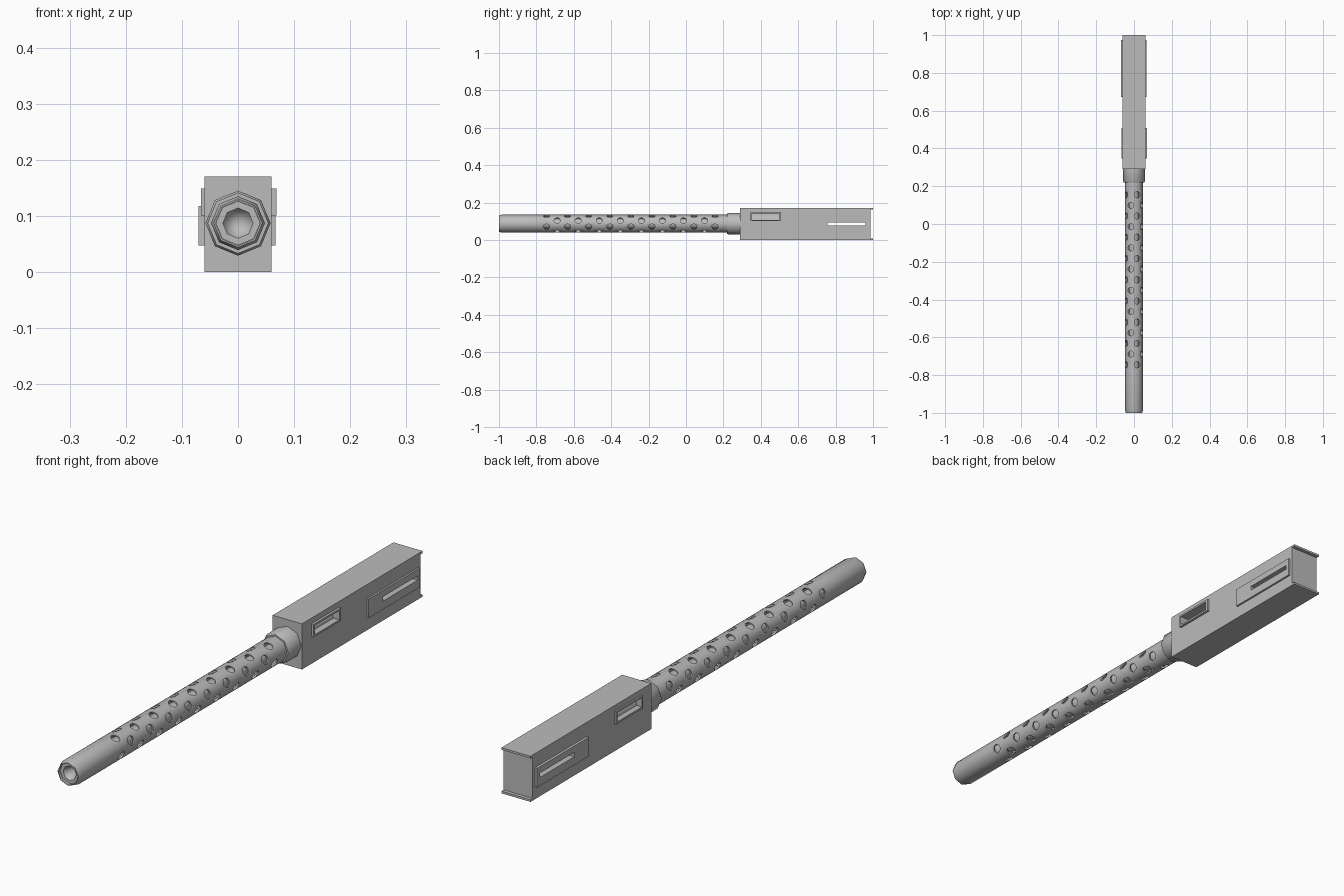
import bpy, bmesh, math
from mathutils import Matrix, Vector

if "Cube" in bpy.data.objects:
    bpy.data.objects.remove(bpy.data.objects["Cube"], do_unlink=True)

gray = bpy.data.materials.new("steel_gray")
gray.use_nodes = True
COLOR = (0.5, 0.5, 0.5, 1)
gray.diffuse_color = COLOR
gray.node_tree.nodes["Principled BSDF"].inputs["Base Color"].default_value = COLOR

AXIS_Z = 0.087      # height of the barrel axis
SIDES = 8


def make_object(name, bm):
    bmesh.ops.recalc_face_normals(bm, faces=bm.faces)
    mesh = bpy.data.meshes.new(name)
    bm.to_mesh(mesh)
    bm.free()
    obj = bpy.data.objects.new(name, mesh)
    bpy.context.collection.objects.link(obj)
    mesh.materials.append(gray)
    return obj


def activate(obj):
    bpy.ops.object.select_all(action='DESELECT')
    obj.select_set(True)
    bpy.context.view_layer.objects.active = obj


def smooth(obj):
    activate(obj)
    bpy.ops.object.shade_smooth_by_angle(angle=math.radians(48))


def box(name, low, high):
    low, high = Vector(low), Vector(high)
    bm = bmesh.new()
    bmesh.ops.create_cube(bm, size=1, matrix=Matrix.Translation((low + high) / 2)
                          @ Matrix.Diagonal((*(high - low), 1)))
    return make_object(name, bm)


def lathe(name, profile, sides=SIDES, z=AXIS_Z, closed=False):
    """Spin (y, radius) points around the lengthwise axis."""
    bm = bmesh.new()
    rings = []
    for y, r in profile:
        angles = [math.tau * i / sides for i in range(sides)]
        rings.append([bm.verts.new((r * math.cos(a), y, z + r * math.sin(a))) for a in angles])
    pairs = list(zip(rings, rings[1:]))
    if closed:
        pairs.append((rings[-1], rings[0]))
    for a, b in pairs:
        for i in range(sides):
            j = (i + 1) % sides
            bm.faces.new((a[i], a[j], b[j], b[i]))
    bmesh.ops.remove_doubles(bm, verts=bm.verts, dist=1e-5)
    return make_object(name, bm)


def cut(obj, cutter):
    mod = obj.modifiers.new("cut", 'BOOLEAN')
    mod.operation = 'DIFFERENCE'
    mod.solver = 'EXACT'
    mod.object = cutter
    activate(obj)
    bpy.ops.object.modifier_apply(modifier=mod.name)


# Perforated barrel jacket: an open eight-sided tube
PITCH = 0.1125
FIRST = 0.155
loops = [(FIRST + PITCH / 4 - k * PITCH / 2, 0.048) for k in range(18)]
jacket = lathe("barrel_jacket",
               [(0.25, 0.048)] + loops + [(-0.985, 0.048), (-1, 0.043),
                                          (-1, 0.040), (-0.8, 0.042), (0.25, 0.042)],
               closed=True)

# Cooling holes, staggered from one flat to the next
bm = bmesh.new()
for flat in range(SIDES):
    angle = math.tau * (flat + 0.5) / SIDES
    out = Vector((math.cos(angle), 0, math.sin(angle)))
    turn = out.to_track_quat('Z', 'Y').to_matrix().to_4x4()
    count, start = (9, FIRST) if flat % 2 else (8, FIRST - PITCH / 2)
    for k in range(count):
        spot = out * 0.047 + Vector((0, start - k * PITCH, AXIS_Z))
        bmesh.ops.create_cone(bm, cap_ends=True, segments=14, radius1=0.0165,
                              radius2=0.0165, depth=0.024,
                              matrix=Matrix.Translation(spot) @ turn)
holes = make_object("hole_cutter", bm)
holes.hide_render = True
cut(jacket, holes)
bpy.data.objects.remove(holes, do_unlink=True)
smooth(jacket)

# Inner barrel with a flared muzzle face and tapered bore
smooth(lathe("inner_barrel", [(-0.94, 0), (-0.99, 0.027), (-0.99, 0.0395),
                              (-0.8, 0.0395), (-0.8, 0.027), (0.3, 0.027), (0.3, 0)]))

# Collar joining barrel and receiver
smooth(lathe("barrel_collar", [(0.22, 0.046), (0.22, 0.054), (0.226, 0.058),
                               (0.3, 0.058), (0.3, 0.046)], closed=True))

# Receiver with a recessed rear face between top and bottom lips
receiver = box("receiver", (-0.06, 0.29, 0), (0.06, 1, 0.17))
rear_cut = box("rear_cutter", (-0.2, 0.987, 0.008), (0.2, 1.1, 0.162))
window_cut = box("window_cutter", (-0.2, 0.353, 0.108), (0.2, 0.497, 0.142))
slot_cut = box("slot_cutter", (-0.2, 0.757, 0.078), (0.2, 0.96, 0.094))
cutters = (rear_cut, window_cut, slot_cut)
for c in cutters:
    c.hide_render = True
    cut(receiver, c)

# Window frames and slotted side plates on both sides
for side, sign, frame_x, plate_x in (("left", 1, 0.069, 0.067), ("right", -1, 0.066, 0.070)):
    def side_box(name, x, y0, y1, z0, z1):
        xs = sorted((sign * 0.058, sign * x))
        return box(side + name, (xs[0], y0, z0), (xs[1], y1, z1))
    cut(side_box("_window_frame", frame_x, 0.346, 0.507, 0.101, 0.149), window_cut)
    cut(side_box("_slot_plate", plate_x, 0.673, 0.975, 0.047, 0.118), slot_cut)
for c in cutters:
    bpy.data.objects.remove(c, do_unlink=True)

# Round bolt seen through the windows
smooth(lathe("bolt", [(0.34, 0), (0.34, 0.046), (0.51, 0.046), (0.51, 0)], sides=16, z=0.1))
